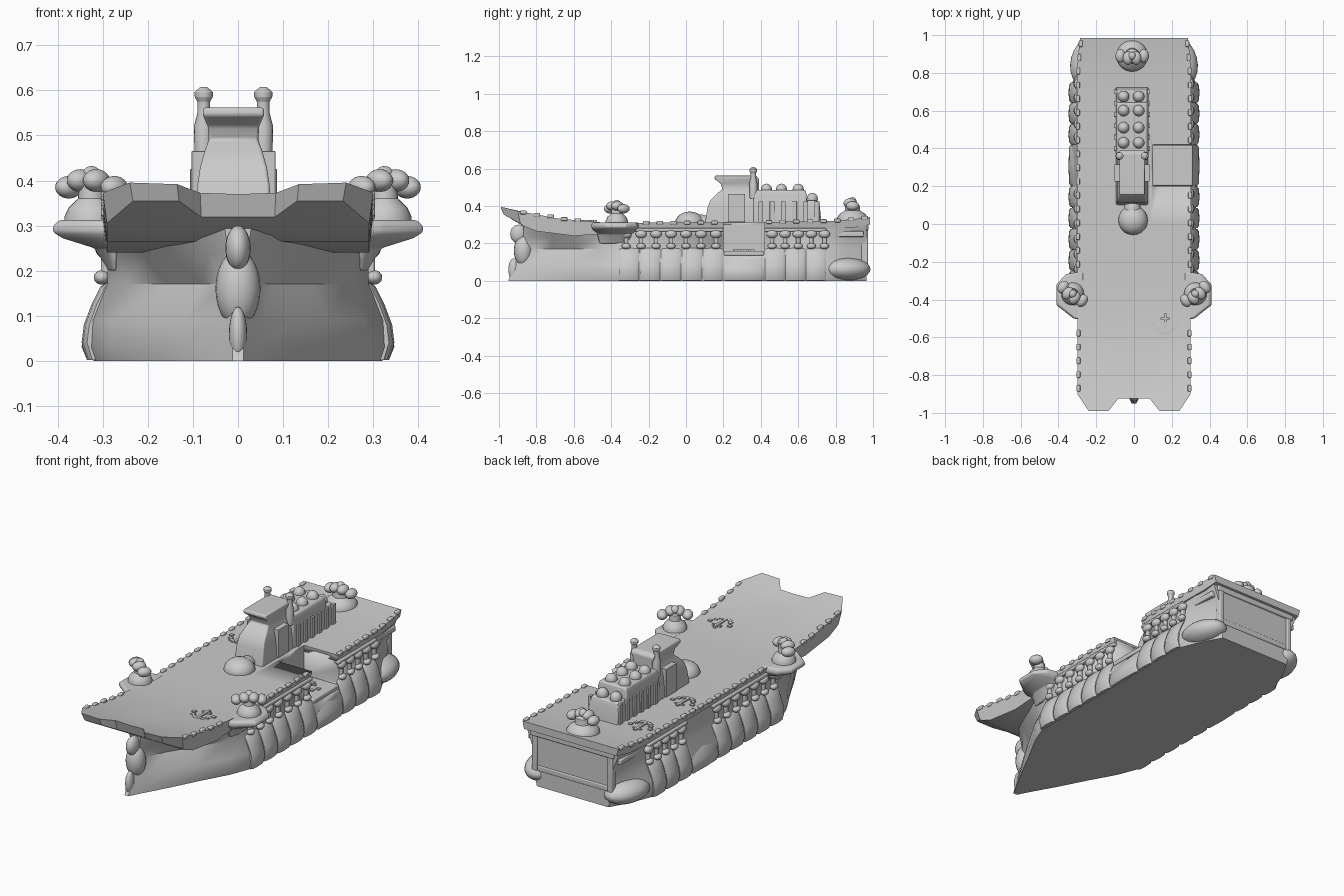
import bpy, bmesh, math
from mathutils import Vector, Matrix

if "Cube" in bpy.data.objects:
    bpy.data.objects.remove(bpy.data.objects["Cube"])


def finish(bm, name, bevel=0.0, angle=40):
    bmesh.ops.recalc_face_normals(bm, faces=bm.faces)
    me = bpy.data.meshes.new(name)
    bm.to_mesh(me)
    bm.free()
    ob = bpy.data.objects.new(name, me)
    bpy.context.collection.objects.link(ob)
    bpy.ops.object.select_all(action='DESELECT')
    ob.select_set(True)
    bpy.context.view_layer.objects.active = ob
    if bevel:
        m = ob.modifiers.new("bevel", 'BEVEL')
        m.width, m.segments, m.limit_method = bevel, 3, 'ANGLE'
    bpy.ops.object.shade_smooth_by_angle(angle=math.radians(angle))
    return ob


def add_loft(bm, rings):
    # skin equal even-sized rings, capping both ends with a strip of quads
    rows = [[bm.verts.new(p) for p in r] for r in rings]
    n = len(rows[0])
    for a, b in zip(rows, rows[1:]):
        for i in range(n):
            bm.faces.new((a[i], a[(i + 1) % n], b[(i + 1) % n], b[i]))
    for r in (rows[0], rows[-1]):
        for i in range(n // 2 - 1):
            bm.faces.new((r[i], r[i + 1], r[n - 2 - i], r[n - 1 - i]))


def loft(name, rings, bevel=0.0, angle=40):
    bm = bmesh.new()
    add_loft(bm, rings)
    return finish(bm, name, bevel, angle)


def add_box(bm, c, size):
    bmesh.ops.create_cube(bm, size=1, matrix=Matrix.Translation(c) @ Matrix.Diagonal((*size, 1)))


def add_ball(bm, c, r, rot=0.0):
    r = (r, r, r) if isinstance(r, float) else r
    m = Matrix.Translation(c) @ Matrix.Rotation(rot, 4, 'Z') @ Matrix.Diagonal((*r, 1))
    bmesh.ops.create_uvsphere(bm, u_segments=20, v_segments=12, radius=1, matrix=m)


def add_turned(bm, c, prof, n=24):
    # lathe a list of (radius, height) around a vertical axis
    add_loft(bm, [[(c[0] + r * math.cos(2 * math.pi * i / n), c[1] + r * math.sin(2 * math.pi * i / n), c[2] + z)
                   for i in range(n)] for r, z in prof])


def lerp(table, y, k):
    for a, b in zip(table, table[1:]):
        if y <= b[0]:
            t = max(0, (y - a[0]) / (b[0] - a[0]))
            return a[k] + t * (b[k] - a[k])
    return table[-1][k]


def tower_rings(levels, cx=-0.01):
    return [[(cx - w, y0, z), (cx + w, y0, z), (cx + w, y1, z), (cx - w, y1, z)] for z, y0, y1, w in levels]


# hull: stations of y, bottom, middle and top half-widths
stations = [(-0.95, .012, .012, .03), (-0.88, .05, .03, .10), (-0.75, .125, .08, .20), (-0.6, .205, .16, .26),
            (-0.46, .285, .245, .285), (-0.36, .325, .29, .29), (0.2, .33, .29, .285), (0.74, .33, .29, .285),
            (0.86, .28, .245, .285), (0.965, .22, .225, .275)]
rings = []
for y, b, m, t in stations:
    half = [(b * .97, 0), (b, .03), (b * .9 + m * .1, .09), (m, .17), (m * .5 + t * .5, .235), (t, .30)]
    rake = 0.08 * max(0, (-0.6 - y) / 0.35)
    right = [(x, y + rake * min(1, z / .2), z) for x, z in half]
    rings.append(right + [(-x, yy, z) for x, yy, z in reversed(right)])
hull = loft("hull", rings)

# flight deck: y, top height, underside height, half-width
deck_t = [(-1, .39, .36, .30), (-.9, .363, .305, .30), (-.8, .345, .265, .30), (-.6, .325, .24, .30),
          (-.45, .312, .25, .30), (-.28, .31, .275, .303), (.3, .312, .28, .303), (.78, .32, .28, .303),
          (.9, .33, .285, .295), (.985, .34, .30, .285)]
cols = [(-1, -.9), (-.8, -.99), (-.45, -.99), (-.28, -.925), (0, -.925)]
cols += [(-u, f) for u, f in reversed(cols[:-1])]
rows = []
for k, y in enumerate([-1, -.87, -.8, -.7, -.6, -.45, -.28, 0, .3, .55, .78, .9, .985]):
    top, bot = [], []
    for u, front in cols:
        yy = front if k == 0 else y
        x = u * lerp(deck_t, yy, 3)
        top.append((x, yy, lerp(deck_t, yy, 1) + (0.01 * abs(u) if y < -.7 else 0)))
        bot.append((x * .97, yy + (.015 if k == 0 else 0), lerp(deck_t, yy, 2)))
    rows.append(top + bot[::-1])
deck = loft("flight_deck", rows, angle=30)

# lift well cut through deck and hull on the right side
bm = bmesh.new()
add_box(bm, (.30, .31, .35), (.40, .22, .40))
cutter = finish(bm, "lift_well_cutter")
cutter.hide_render = True
for ob in (hull, deck):
    bpy.context.view_layer.objects.active = ob
    mod = ob.modifiers.new("lift_well", 'BOOLEAN')
    mod.operation, mod.solver, mod.object = 'DIFFERENCE', 'EXACT', cutter
    bpy.ops.object.modifier_move_to_index(modifier=mod.name, index=0)
    bpy.ops.object.modifier_apply(modifier=mod.name)
bpy.data.objects.remove(cutter)
bm = bmesh.new()
add_box(bm, (.205, .31, .147), (.21, .215, .025))
finish(bm, "lift_platform", .006)

# armour blisters, side columns and deck-edge blocks
blister = [(.25, .002), (.335, .002), (.347, .04), (.342, .08), (.325, .125), (.305, .165), (.285, .178), (.25, .178)]
blisters, columns, studs, stern = bmesh.new(), bmesh.new(), bmesh.new(), bmesh.new()
panels = [(-.36 + .112 * i, .112, 1) for i in range(5)] + [(.20, .22, .78)] + [(.42 + .11 * i, .11, 1) for i in range(3)]
for s in (-1, 1):
    for y, length, h in panels:
        add_loft(blisters, [[(s * x * (k if x > .26 else 1), yy, z * h) for x, z in blister] for yy, k in
                            ((y + .002, .965), (y + .014, .99), (y + length / 2, 1), (y + length - .014, .99), (y + length - .002, .965))])
    for y in [-.32 + .08 * i for i in range(7)] + [.46 + .07 * i for i in range(5)]:
        add_box(columns, (s * .293, y, .215), (.022, .022, .09))
        add_ball(columns, (s * .297, y, .25), (.02, .03, .022))
        add_ball(columns, (s * .302, y, .185), (.018, .024, .016))
    for y0, y1 in ((-.36, .20), (.42, .75)):
        add_box(columns, (s * .292, (y0 + y1) / 2, .272), (.03, y1 - y0, .018))
    for i in range(26):
        y = -.87 + .073 * i
        if not -.52 < y < -.24 and not (s > 0 and .18 < y < .44):
            w = lerp(deck_t, y, 3)
            add_box(studs, (s * (w - .006), y, lerp(deck_t, y, 1) + (.008 if y < -.7 else 0)), (.02, .034, .02))
    # rounded stern blisters and transom posts
    add_ball(stern, (s * .25, .86, .062), (.085, .13, .06), s * .25)
    add_box(stern, (s * .225, .955, .19), (.03, .035, .23))
    add_box(stern, (s * .262, .85, .25), (.03, .2, .03))
add_box(stern, (0, .965, .285), (.5, .02, .03))
add_box(stern, (0, .96, .10), (.42, .02, .03))
finish(blisters, "armour_blisters")
finish(columns, "side_columns", .005)
finish(studs, "deck_edge_blocks", .005)
finish(stern, "stern_details", .006)

# side gun platforms
plan = [(.27, -.25), (.36, -.265), (.41, -.32), (.41, -.43), (.32, -.50), (.27, -.51)]
for s, side in ((-1, "left"), (1, "right")):
    levels = [(.20, .12), (.25, .35), (.272, .85), (.285, 1), (.30, 1), (.312, .9)]
    loft(side + "_gun_platform", [[(s * (.27 + (x - .27) * k), -.38 + (y + .38) * (.6 + .4 * k), z) for x, y in plan]
                                  for z, k in levels], .006, 50)


# gun turrets: turned pedestal with a row of four rounded barrels
def turret(name, x, y, z, rot, r):
    bm = bmesh.new()
    add_turned(bm, (x, y, z), [(r, -.02), (r, .01), (r * .85, .03), (r * .5, .05), (r * .45, .08), (r * .2, .09)])
    for d, up, fwd in ((-.062, .075, 0), (-.022, .09, -.012), (.022, .09, -.012), (.062, .075, 0)):
        p = Matrix.Rotation(rot, 3, 'Z') @ Vector((d, fwd, 0))
        add_ball(bm, (x + p.x, y + p.y, z + up), (.027, .036, .025), rot)
    add_ball(bm, (x, y, z + .1), .022)
    finish(bm, name)


turret("left_turret", -.325, -.37, .31, -.62, .06)
turret("right_turret", .325, -.37, .31, .62, .06)
turret("stern_turret", -.01, .89, .325, 0, .083)

# command tower with flared bridge and stepped rear block
loft("command_tower", tower_rings([(.30, .10, .40, .085), (.39, .115, .40, .08), (.43, .13, .40, .074), (.465, .165, .39, .064),
                                   (.49, .195, .39, .055), (.52, .185, .39, .057), (.545, .152, .39, .068), (.562, .155, .375, .067)]), .006)
loft("rear_block", tower_rings([(.30, .36, .65, .088), (.46, .36, .645, .086), (.485, .37, .64, .078)]), .008)
loft("rear_step", tower_rings([(.30, .62, .725, .088), (.40, .62, .715, .086), (.43, .62, .705, .078)]), .008)
bm = bmesh.new()
for s in (-1, 1):
    x = -.01 + s * .066
    add_turned(bm, (x, .36, 0), [(.02, .44), (.022, .52), (.014, .55), (.014, .575), (.02, .585), (.02, .597), (.008, .607)], 16)
    add_box(bm, (-.01 + s * .078, .27, .39), (.03, .09, .15))
    for i in range(6):
        add_box(bm, (-.01 + s * .088, .40 + .06 * i, .365), (.016, .025, .12))
finish(bm, "tower_posts_and_buttresses", .006)
bm = bmesh.new()
for y, z in ((.43, .487), (.51, .487), (.60, .487), (.675, .438)):
    for s in (-1, 1):
        add_ball(bm, (-.015 + s * .04, y, z), (.03, .03, .032))
finish(bm, "launch_domes")

# fore deck dome
bm = bmesh.new()
add_ball(bm, (-.005, .02, .31), (.078, .078, .06))
add_ball(bm, (-.008, .07, .31), (.045, .07, .045))
finish(bm, "fore_dome")

# bow figurehead and hull ribs under the overhang
bm = bmesh.new()
add_ball(bm, (0, -.87, .16), (.05, .05, .085))
add_ball(bm, (0, -.895, .25), (.028, .045, .05))
add_ball(bm, (0, -.92, .06), (.02, .03, .06))
finish(bm, "bow_figurehead")

# raised anchor-shaped deck marks
bm = bmesh.new()
for x, y, z in ((-.2, .67, .318), (-.2, .31, .312), (.2, .31, .16), (.165, -.53, .319)):
    add_box(bm, (x, y, z), (.014, .11, .014))
    add_box(bm, (x, y + .03, z), (.05, .012, .012))
    for s in (-1, 1):
        for i in range(4):
            add_box(bm, (x + s * (.01 + .016 * i), y - .05 + .006 * i * i, z), (.02, .018, .012))
finish(bm, "deck_marks")
